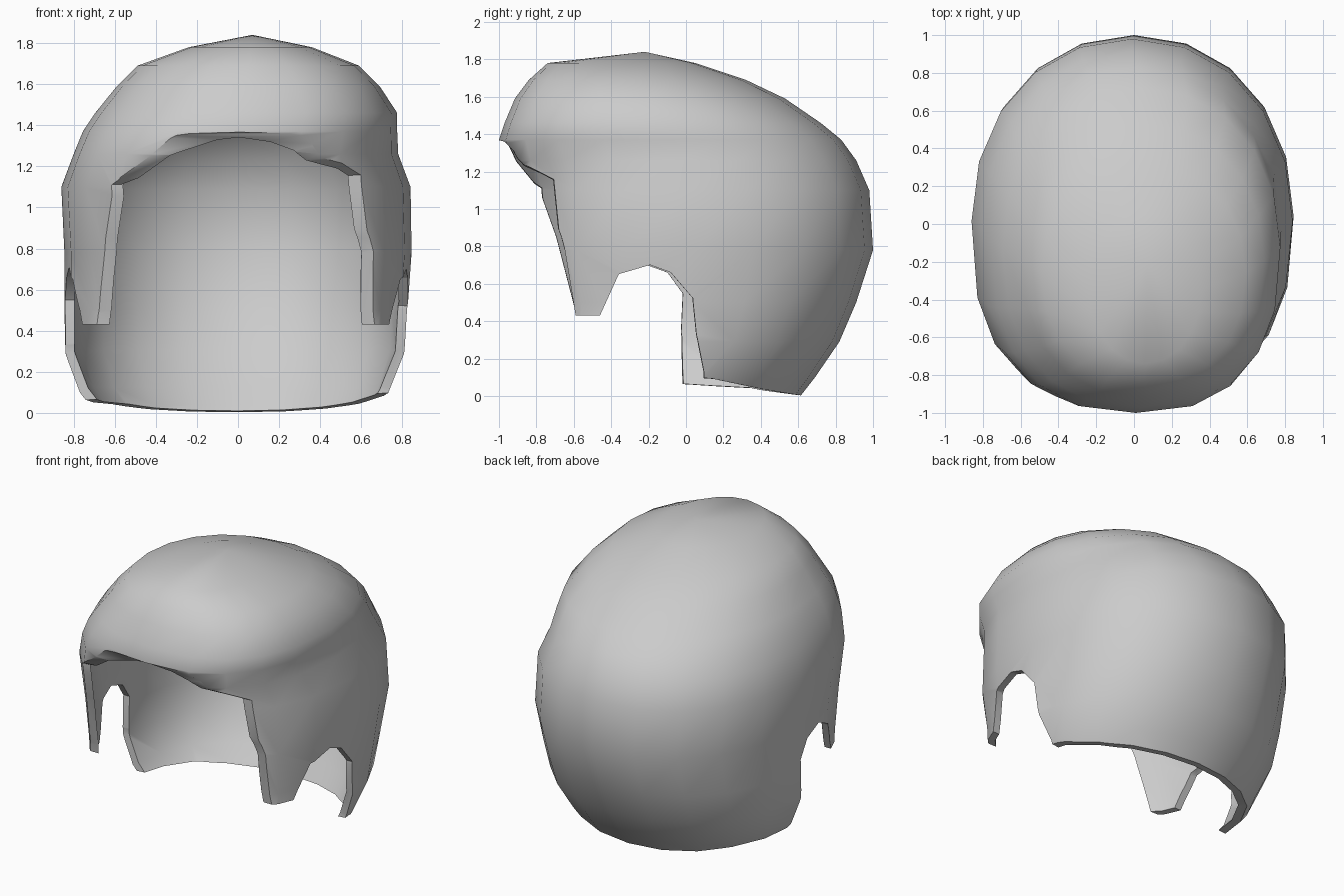
import bpy, bmesh, math

if "Cube" in bpy.data.objects:
    bpy.data.objects.remove(bpy.data.objects["Cube"])

SEG = 20


def make_object(name, bm):
    bmesh.ops.recalc_face_normals(bm, faces=bm.faces)
    mesh = bpy.data.meshes.new(name)
    bm.to_mesh(mesh)
    bm.free()
    ob = bpy.data.objects.new(name, mesh)
    bpy.context.collection.objects.link(ob)
    return ob


def skin(bm, rings):
    for a, b in zip(rings, rings[1:]):
        n = len(a)
        for i in range(n):
            bm.faces.new((a[i], a[(i + 1) % n], b[(i + 1) % n], b[i]))


def spow(v, p):
    return math.copysign(abs(v) ** p, v)


# Head-shaped dome: height, front y, back y, half width, x shift,
# squareness of the front left and front right quarters
sections = [
    (-0.10, -0.75, 0.54, 0.64, 0.00, 2.5, 2.5),
    (0.01, -0.78, 0.62, 0.71, 0.00, 2.5, 2.5),
    (0.10, -0.80, 0.69, 0.765, -0.01, 2.5, 2.5),
    (0.29, -0.85, 0.82, 0.83, -0.01, 2.5, 2.5),
    (0.50, -0.87, 0.91, 0.835, -0.01, 2.5, 2.5),
    (0.78, -0.92, 1.00, 0.845, 0.00, 2.6, 2.5),
    (1.10, -0.95, 0.98, 0.85, -0.01, 2.7, 2.3),
    (1.26, -0.985, 0.91, 0.79, -0.01, 2.7, 2.4),
    (1.37, -1.00, 0.83, 0.765, 0.01, 2.5, 2.5),
    (1.46, -0.97, 0.72, 0.735, 0.04, 2.4, 2.5),
    (1.59, -0.915, 0.53, 0.64, 0.05, 2.3, 2.4),
    (1.69, -0.84, 0.32, 0.54, 0.05, 2.2, 2.3),
    (1.78, -0.74, 0.05, 0.30, 0.06, 2.0, 2.0),
]
bm = bmesh.new()
rings = []
for z, yf, yb, hw, cx, nl, nr in sections:
    cy, b = (yf + yb) / 2, (yb - yf) / 2
    ring = []
    for i in range(SEG):
        t = math.tau * i / SEG
        n = 2.1 if math.cos(t) < 0 else nr if math.sin(t) > 0 else nl
        ring.append(bm.verts.new((cx + hw * spow(math.sin(t), 2 / n),
                                  cy - b * spow(math.cos(t), 2 / n), z)))
    rings.append(ring)
skin(bm, rings)
bm.faces.new(rings[0])
crown = bm.verts.new((0.07, -0.22, 1.84))
for i in range(SEG):
    bm.faces.new((rings[-1][i], rings[-1][(i + 1) % SEG], crown))
hair = make_object("hair_shell", bm)

# Side outlines: fringe, sideburn, ear notch, nape (y, z)
right = [(-1.1, 1.39), (-0.97, 1.36), (-0.90, 1.29), (-0.69, 1.17), (-0.66, 0.85),
         (-0.59, 0.43), (-0.46, 0.43), (-0.36, 0.65), (-0.19, 0.70), (-0.08, 0.66),
         (0.04, 0.52), (0.06, 0.33), (0.11, 0.10), (0.40, 0.04), (0.62, 0.005)]
left = [(-1.1, 1.39), (-0.97, 1.36), (-0.91, 1.24), (-0.79, 1.10), (-0.70, 0.85),
        (-0.59, 0.43), (-0.46, 0.43), (-0.36, 0.65), (-0.24, 0.71), (-0.10, 0.66),
        (-0.02, 0.55), (-0.03, 0.33), (-0.03, 0.06), (0.40, 0.03), (0.62, 0.0)]
rest = [(1.2, 0.0), (1.2, 2.0), (-1.1, 2.0)]
bm = bmesh.new()
ends = [[bm.verts.new((x, y, z)) for y, z in outline + rest]
        for x, outline in ((-0.9, left), (0.9, right))]
skin(bm, ends)
for end in ends:
    bm.faces.new(end)
bmesh.ops.triangulate(bm, faces=bm.faces)
cutter = make_object("outline_cutter", bm)
cutter.hide_render = True

# Hollow the dome, trim it to the outline, shade it
bpy.context.view_layer.objects.active = hair
hair.select_set(True)
solid = hair.modifiers.new("thickness", 'SOLIDIFY')
solid.thickness = 0.045
solid.offset = -1
trim = hair.modifiers.new("trim", 'BOOLEAN')
trim.operation = 'INTERSECT'
trim.solver = 'EXACT'
trim.object = cutter
for name in ("thickness", "trim"):
    bpy.ops.object.modifier_apply(modifier=name)
bpy.data.objects.remove(cutter)
bpy.ops.object.shade_smooth_by_angle(angle=math.radians(40))
